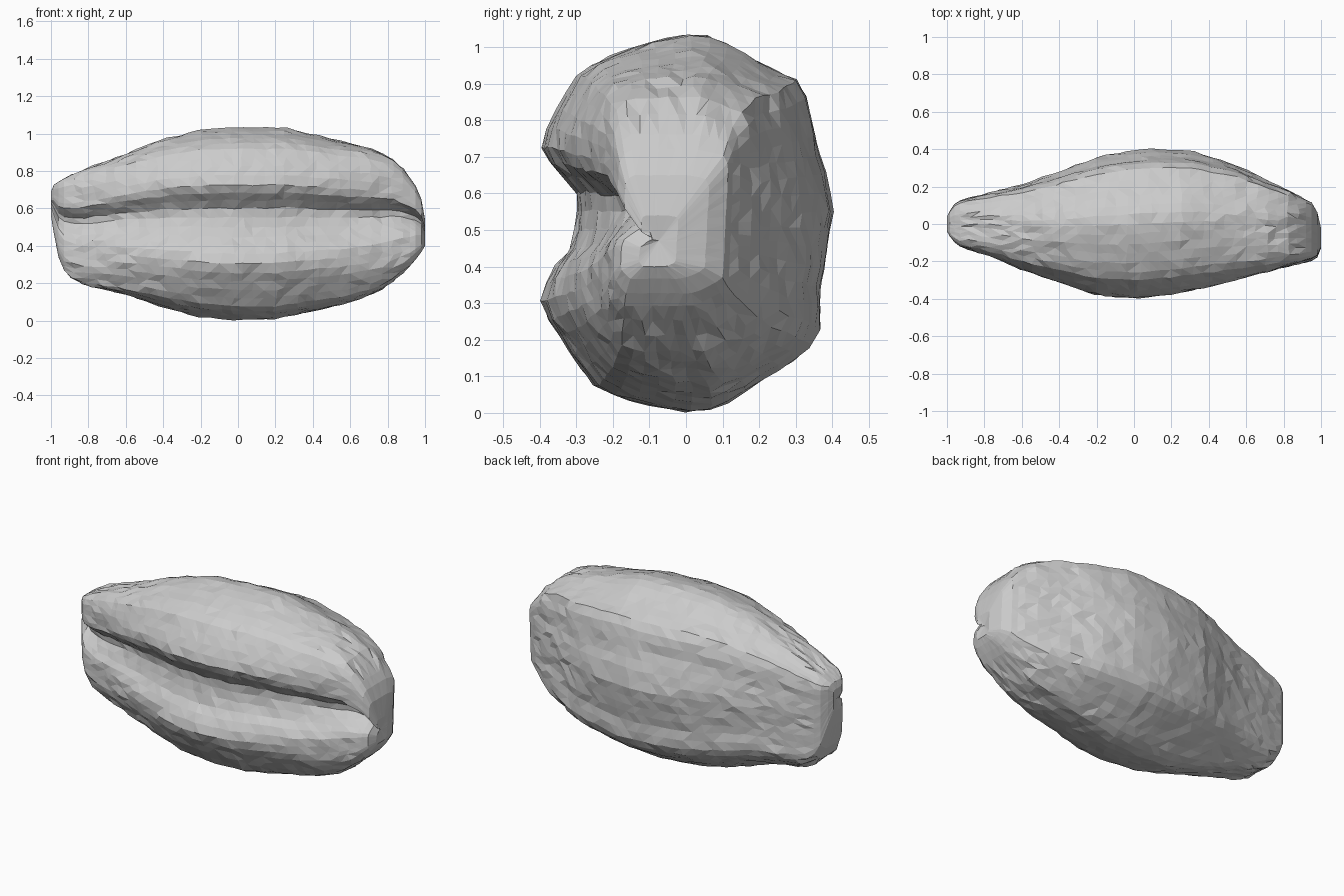
import bpy, bmesh, math, random
from mathutils import Vector

if "Cube" in bpy.data.objects:
    bpy.data.objects.remove(bpy.data.objects["Cube"])

random.seed(4)

# Silhouette curves along x: (x, z top), (x, z bottom), (x, y back), (x, y front)
TOP = [(-1, .69), (-.985, .725), (-.94, .755), (-.8, .815), (-.6, .89), (-.4, .97), (-.2, 1.02),
       (0, 1.035), (.25, 1.03), (.5, .97), (.7, .92), (.85, .85), (.9, .79), (.95, .72), (.98, .65), (1, .54)]
BOTTOM = [(-1, .56), (-.985, .47), (-.96, .34), (-.93, .27), (-.85, .2), (-.6, .14), (-.4, .07),
          (-.2, .02), (0, 0), (.2, .005), (.4, .05), (.6, .1), (.75, .16), (.9, .27), (.97, .35), (1, .4)]
BACK = [(-1, .04), (-.97, .1), (-.93, .125), (-.8, .16), (-.6, .21), (-.4, .28), (-.2, .36), (0, .395),
        (.1, .405), (.3, .39), (.5, .335), (.65, .26), (.8, .19), (.85, .16), (.95, .11), (.98, .06), (1, -.02)]
FRONT = [(-1, -.04), (-.97, -.09), (-.93, -.12), (-.8, -.16), (-.6, -.24), (-.4, -.31), (-.2, -.38),
         (0, -.4), (.2, -.38), (.4, -.335), (.6, -.285), (.8, -.23), (.95, -.19), (.98, -.17), (1, -.12)]

# Mid cross-section (y, z): ridged back, crease between two front lobes
SECTION = [(0, 1.035), (.07, 1.03), (.2, .955), (.3, .91), (.335, .85), (.347, .75), (.38, .65), (.4, .55),
           (.385, .45), (.365, .35), (.36, .22), (.345, .19), (.3, .15), (.2, .085), (.08, .01), (0, 0),
           (-.1, .02), (-.24, .06), (-.31, .15), (-.37, .24), (-.4, .31), (-.375, .38), (-.32, .45),
           (-.3, .52), (-.29, .59), (-.34, .65), (-.4, .71), (-.375, .8), (-.3, .92), (-.24, .965), (-.1, 1.015)]


def sample(curve, x):
    for (x0, a), (x1, b) in zip(curve, curve[1:]):
        if x <= x1:
            return a + (b - a) * (x - x0) / (x1 - x0)
    return curve[-1][1]


def resample(points, n):
    pts = [Vector(p) for p in points]
    pts.append(pts[0])
    lengths = [(b - a).length for a, b in zip(pts, pts[1:])]
    step, out, i, start = sum(lengths) / n, [], 0, 0.0
    for k in range(n):
        while k * step > start + lengths[i]:
            start += lengths[i]
            i += 1
        out.append(pts[i].lerp(pts[i + 1], (k * step - start) / lengths[i]))
    return out


section = resample(SECTION, 56)
n = len(section)
stations = [-1, -.985, -.96, -.93] + [-.88 + i * .0567 for i in range(32)] + [.92, .95, .98, 1]

# Seed body: cross-section lofted along x
bm = bmesh.new()
rings = []
for k, x in enumerate(stations):
    zt, zb, yb, yf = (sample(c, x) for c in (TOP, BOTTOM, BACK, FRONT))
    end = k < 4 or k > 35
    j = .001 if end else .004
    ring = []
    for p in section:
        u, v = p.x / .4, p.y / .5175 - 1
        # crease deepens toward both ends
        if u < -.3:
            u += .4 * abs(x) ** 3 * math.exp(-((v - .1) / .15) ** 2)
        # corners fill out toward both ends
        f = 1 + .4 * abs(x) ** 2 * abs(u * v)
        u, v = (max(-1, min(1, c * f)) for c in (u, v))
        y = (yb + yf) / 2 + u * (yb - yf) / 2
        z = (zt + zb) / 2 + v * (zt - zb) / 2
        # right end leans: lower lobe forward
        y += max(0, x - .75) * (z - .55) * .25
        ring.append(bm.verts.new((x + (0 if end else random.uniform(-.014, .014)),
                                  y + random.uniform(-j, j), z + random.uniform(-j, j))))
    rings.append(ring)
for a, b in zip(rings, rings[1:]):
    for i in range(n):
        bm.faces.new((a[i], a[(i + 1) % n], b[(i + 1) % n], b[i]))

# End caps, slightly dented
for ring, dent in ((rings[0], .01), (rings[-1], -.01)):
    centre = sum((v.co for v in ring), Vector()) / n
    tip = bm.verts.new(centre + Vector((dent, 0, 0)))
    for i in range(n):
        bm.faces.new((ring[i], ring[(i + 1) % n], tip))

bmesh.ops.triangulate(bm, faces=bm.faces[:], quad_method='SHORT_EDGE')
bmesh.ops.recalc_face_normals(bm, faces=bm.faces[:])
mesh = bpy.data.meshes.new("seed_body")
bm.to_mesh(mesh)
bm.free()
bpy.context.collection.objects.link(bpy.data.objects.new("seed_body", mesh))
